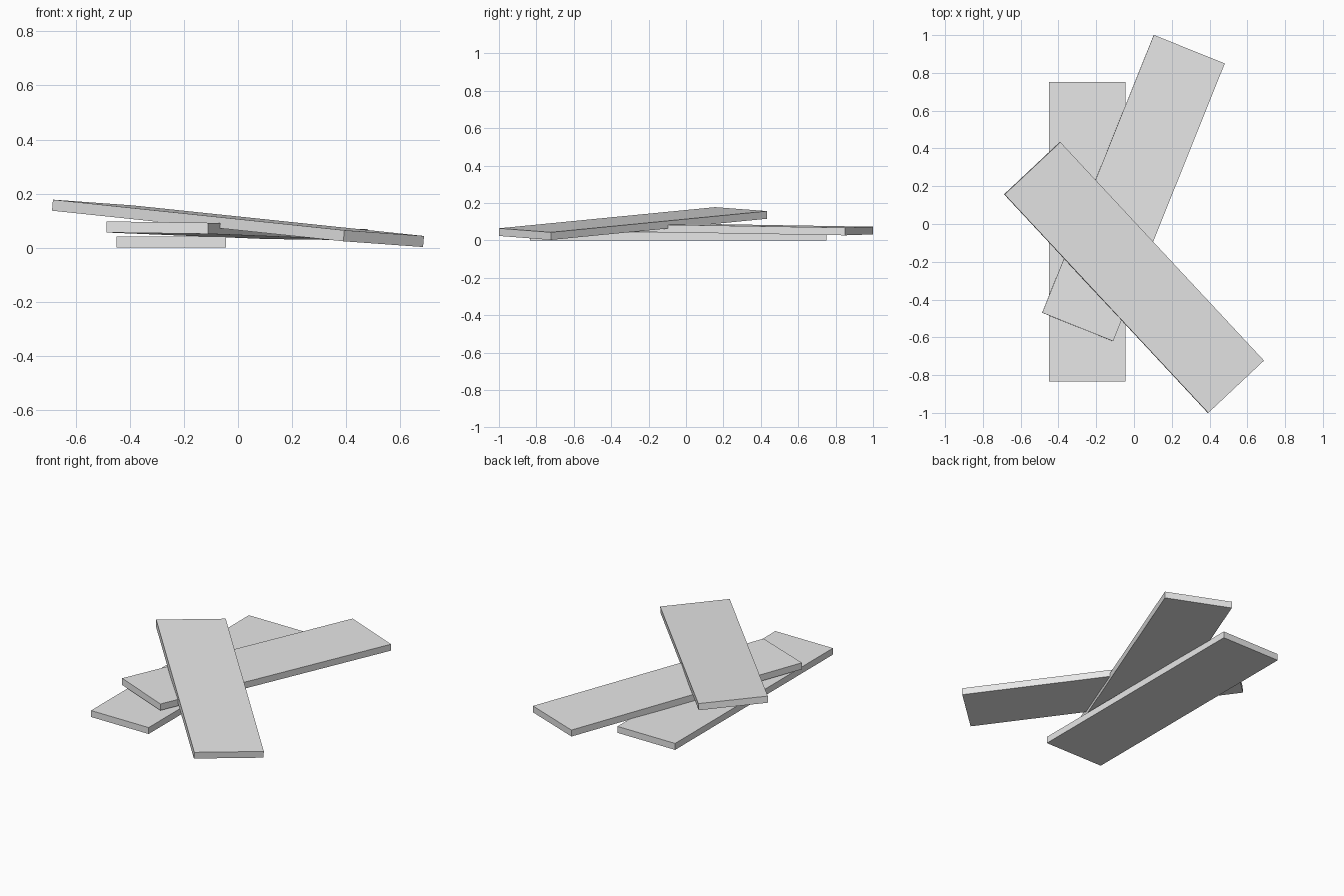
import bpy
from math import radians

cube = bpy.data.objects.get("Cube")
if cube:
    bpy.data.objects.remove(cube, do_unlink=True)

WIDTH, LENGTH, THICKNESS = 0.405, 1.585, 0.041

# Plain light grey board colour
grey = bpy.data.materials.new("light_grey")
grey.use_nodes = True
colour = (0.8, 0.8, 0.8, 1)
grey.diffuse_color = colour
grey.node_tree.nodes["Principled BSDF"].inputs["Base Color"].default_value = colour


def plank(name, centre, pitch=0, roll=0, heading=0):
    """A flat board lying along y, tilted and then turned about z (degrees)."""
    bpy.ops.mesh.primitive_cube_add(size=1)
    board = bpy.context.object
    board.name = name
    board.scale = (WIDTH, LENGTH, THICKNESS)
    bpy.ops.object.transform_apply(scale=True)
    board.location = centre
    board.rotation_euler = [radians(a) for a in (pitch, roll, heading)]
    board.data.materials.append(grey)
    return board


# Three loosely stacked boards, each leaning on the one below
plank("bottom_plank", (-0.247, -0.041, THICKNESS / 2))
plank("middle_plank", (-0.003, 0.19, 0.062), pitch=-0.87, roll=0.7, heading=-21.9)
plank("top_plank", (0, -0.283, 0.09), pitch=4.1, roll=3.0, heading=43.2)
